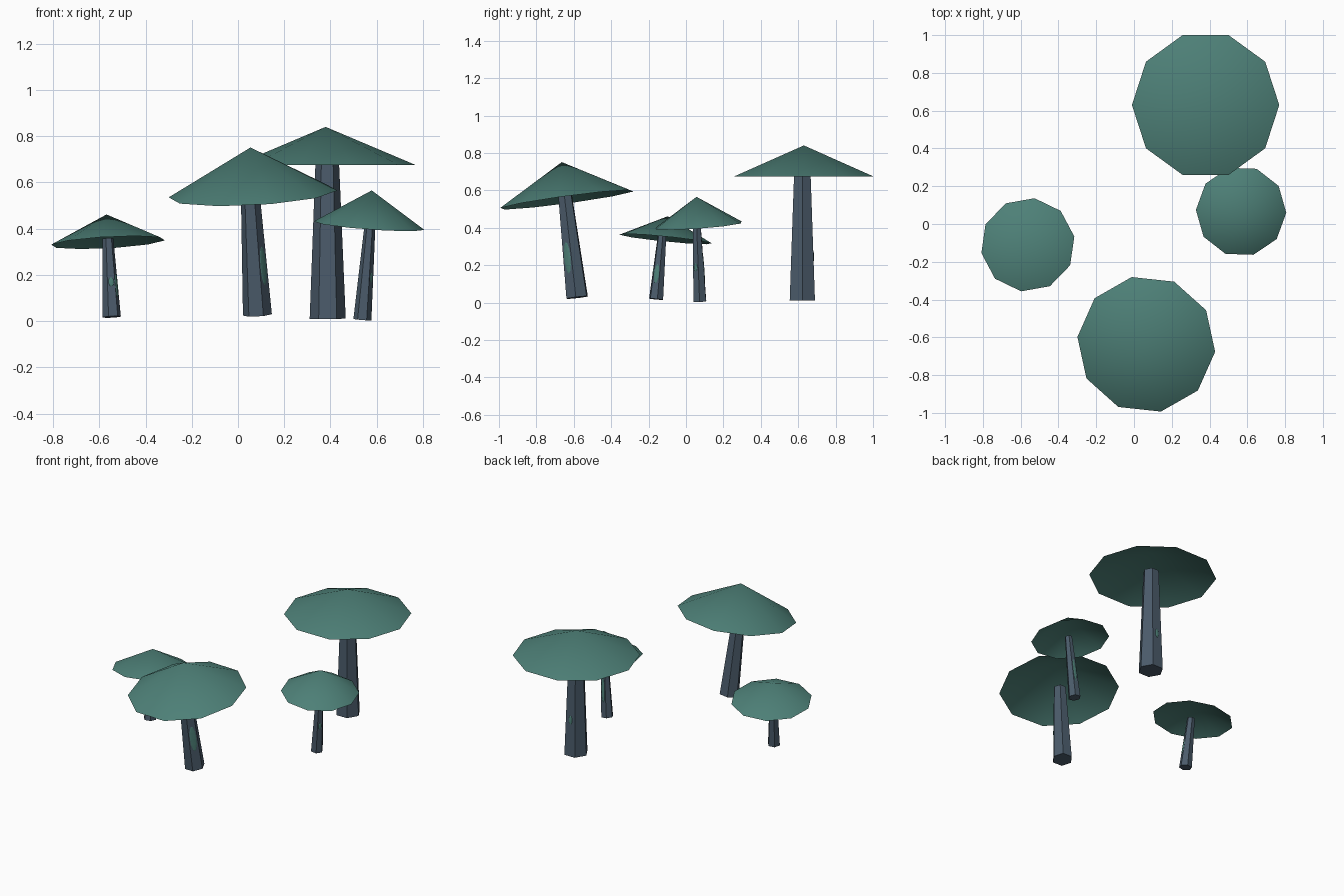
import bpy, bmesh, math
from mathutils import Vector, Matrix

if "Cube" in bpy.data.objects:
    bpy.data.objects.remove(bpy.data.objects["Cube"])


def material(name, rgb):
    m = bpy.data.materials.new(name)
    m.diffuse_color = (*rgb, 1)
    m.use_nodes = True
    m.node_tree.nodes["Principled BSDF"].inputs["Base Color"].default_value = m.diffuse_color
    return m


GREEN = material("teal green", (0.075, 0.215, 0.185))
SLATE = material("slate grey", (0.07, 0.105, 0.145))


def frame(origin, axis, yaw):
    """Matrix with local z along axis, spun by yaw degrees."""
    tilt = Vector((0, 0, 1)).rotation_difference(Vector(axis)).to_matrix().to_4x4()
    return Matrix.Translation(origin) @ tilt @ Matrix.Rotation(math.radians(yaw), 4, 'Z')


def finish(bm, name, mat, matrix, smooth=False):
    me = bpy.data.meshes.new(name)
    bm.transform(matrix)
    bm.to_mesh(me)
    bm.free()
    me.materials.append(mat)
    for p in me.polygons:
        p.use_smooth = smooth
    ob = bpy.data.objects.new(name, me)
    bpy.context.collection.objects.link(ob)
    return ob


def ring(bm, n, r, z):
    return [bm.verts.new((r * math.cos(2 * math.pi * i / n),
                          r * math.sin(2 * math.pi * i / n), z)) for i in range(n)]


def cap(name, centre, axis, yaw, radius, height):
    """Open ten-sided cone, hollow underneath."""
    bm = bmesh.new()
    rim = ring(bm, 10, radius, 0)
    tip = bm.verts.new((0, 0, height))
    for i in range(10):
        bm.faces.new((rim[i], rim[(i + 1) % 10], tip))
    finish(bm, name, GREEN, frame(centre, axis, yaw), True)


def stem(name, foot, top, yaw, r0, r1, patches):
    """Tapered six-sided stem, with thin moss patches lying on its faces."""
    foot, top = Vector(foot), Vector(top)
    length = (top - foot).length
    mat = frame(foot, top - foot, yaw)
    bm = bmesh.new()
    a, b = ring(bm, 6, r0, 0), ring(bm, 6, r1, length)
    for i in range(6):
        j = (i + 1) % 6
        bm.faces.new((a[i], a[j], b[j], b[i]))
    bm.faces.new(a[::-1])
    bm.faces.new(b)
    finish(bm, name, SLATE, mat)
    for k, (face, h, w, half) in enumerate(patches):
        r = (r0 + (r1 - r0) * h / length) * math.cos(math.pi / 6)
        slope = math.atan2((r0 - r1) * math.cos(math.pi / 6), length)
        bm = bmesh.new()
        bmesh.ops.create_uvsphere(bm, u_segments=10, v_segments=6, radius=1)
        place = (Matrix.Rotation(math.radians(30 + 60 * face), 4, 'Z')
                 @ Matrix.Translation((r, 0, h))
                 @ Matrix.Rotation(-slope, 4, 'Y')
                 @ Matrix.Diagonal((0.003, w, half, 1)))
        finish(bm, f"{name}_moss_{k + 1}", GREEN, mat @ place)


# Tall mushroom at the back
cap("tall_cap", (0.379, 0.63, 0.675), (0, 0, 1), 0, 0.39, 0.165)
stem("tall_stem", (0.388, 0.622, 0.01), (0.386, 0.622, 0.71), 0, 0.078, 0.05,
     [(1, 0.24, 0.012, 0.03)])

# Large leaning mushroom at the front
cap("front_cap", (0.065, -0.637, 0.55), (-0.055, -0.135, 1), -6, 0.367, 0.203)
stem("front_stem", (0.084, -0.582, 0.027), (0.052, -0.646, 0.57), -6, 0.063, 0.04,
     [(-1, 0.215, 0.021, 0.085)])

# Small mushroom on the right
cap("right_cap", (0.567, 0.067, 0.413), (0.075, -0.07, 1), -2, 0.24, 0.153)
stem("right_stem", (0.538, 0.074, 0.006), (0.572, 0.057, 0.43), -2, 0.039, 0.023,
     [(1, 0.18, 0.012, 0.08), (-1, 0.185, 0.01, 0.022)])

# Small mushroom on the left
cap("left_cap", (-0.562, -0.11, 0.34), (-0.055, 0.1, 1), 10, 0.25, 0.122)
stem("left_stem", (-0.546, -0.16, 0.018), (-0.563, -0.128, 0.357), 10, 0.04, 0.024,
     [(-1, 0.135, 0.014, 0.052), (-2, 0.15, 0.012, 0.02)])
